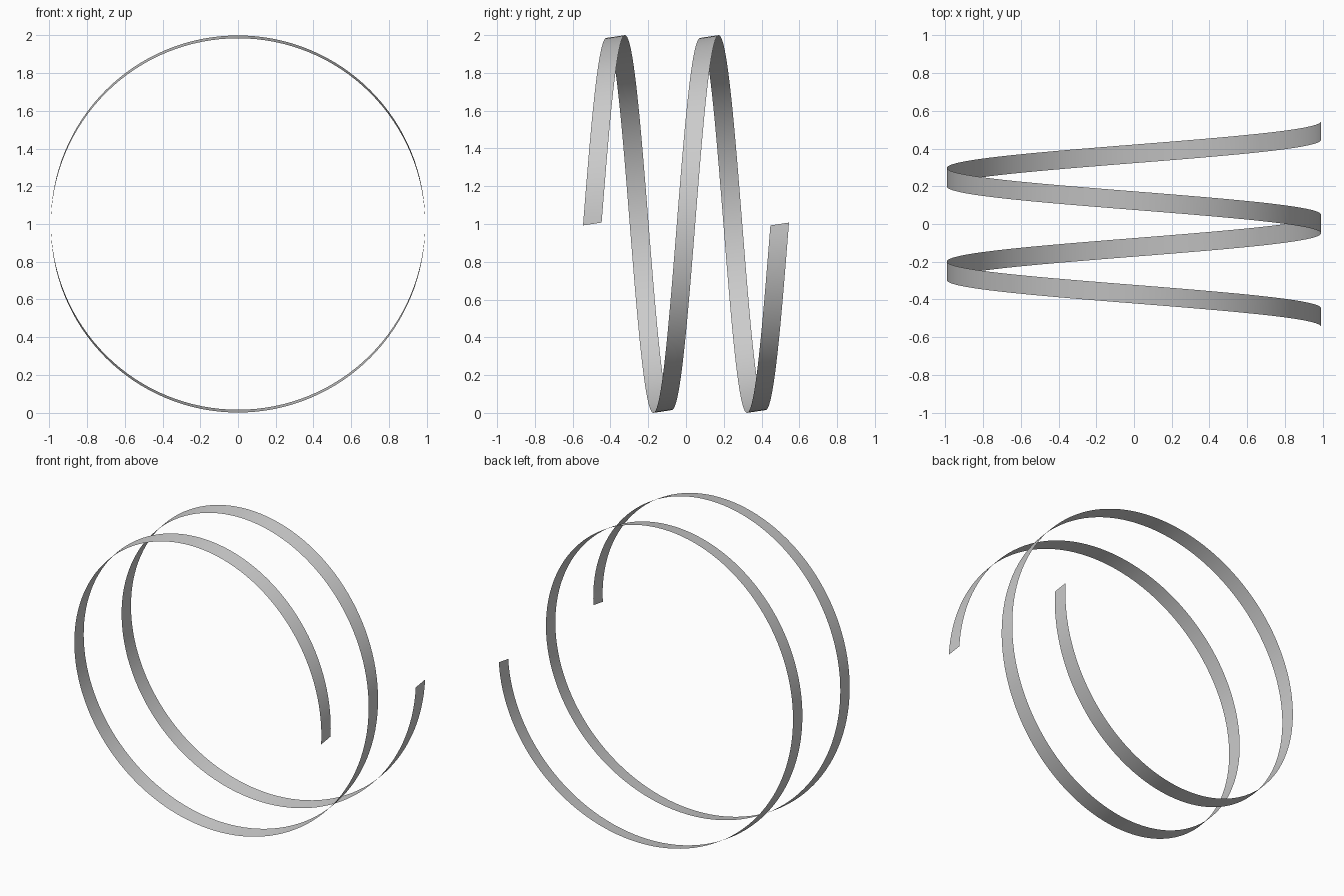
import bpy
import bmesh
from math import cos, sin, tau
from mathutils import Vector

cube = bpy.data.objects.get("Cube")
if cube:
    bpy.data.objects.remove(cube, do_unlink=True)

RADIUS = 0.9925
PITCH = 0.496
TURNS = 2
STEPS = 128 * TURNS
SWEEP = Vector((0, 0.0985, 0.015))   # slanted ribbon width

# Plain grey material
grey = bpy.data.materials.new("grey")
grey.use_nodes = True
colour = (0.6, 0.6, 0.6, 1)
grey.diffuse_color = colour
grey.node_tree.nodes["Principled BSDF"].inputs["Base Color"].default_value = colour

# Helix running front to back, swept sideways into a thin ribbon
bm = bmesh.new()
rows = []
for i in range(STEPS + 1):
    t = i / STEPS
    a = tau * TURNS * t
    centre = Vector((RADIUS * cos(a), PITCH * TURNS * (t - 0.5), 1 + RADIUS * sin(a)))
    rows.append([bm.verts.new(centre + SWEEP * s) for s in (-0.5, 0.5)])
for (a, b), (c, d) in zip(rows, rows[1:]):
    bm.faces.new((a, b, d, c))
bm.normal_update()

# Make the faces point away from the coil axis
first = bm.faces[:][0]
if first.normal.x < 0:
    bmesh.ops.reverse_faces(bm, faces=bm.faces[:])

mesh = bpy.data.meshes.new("spiral_ribbon")
bm.to_mesh(mesh)
bm.free()
mesh.materials.append(grey)
ribbon = bpy.data.objects.new("spiral_ribbon", mesh)
bpy.context.collection.objects.link(ribbon)
for face in mesh.polygons:
    face.use_smooth = True
